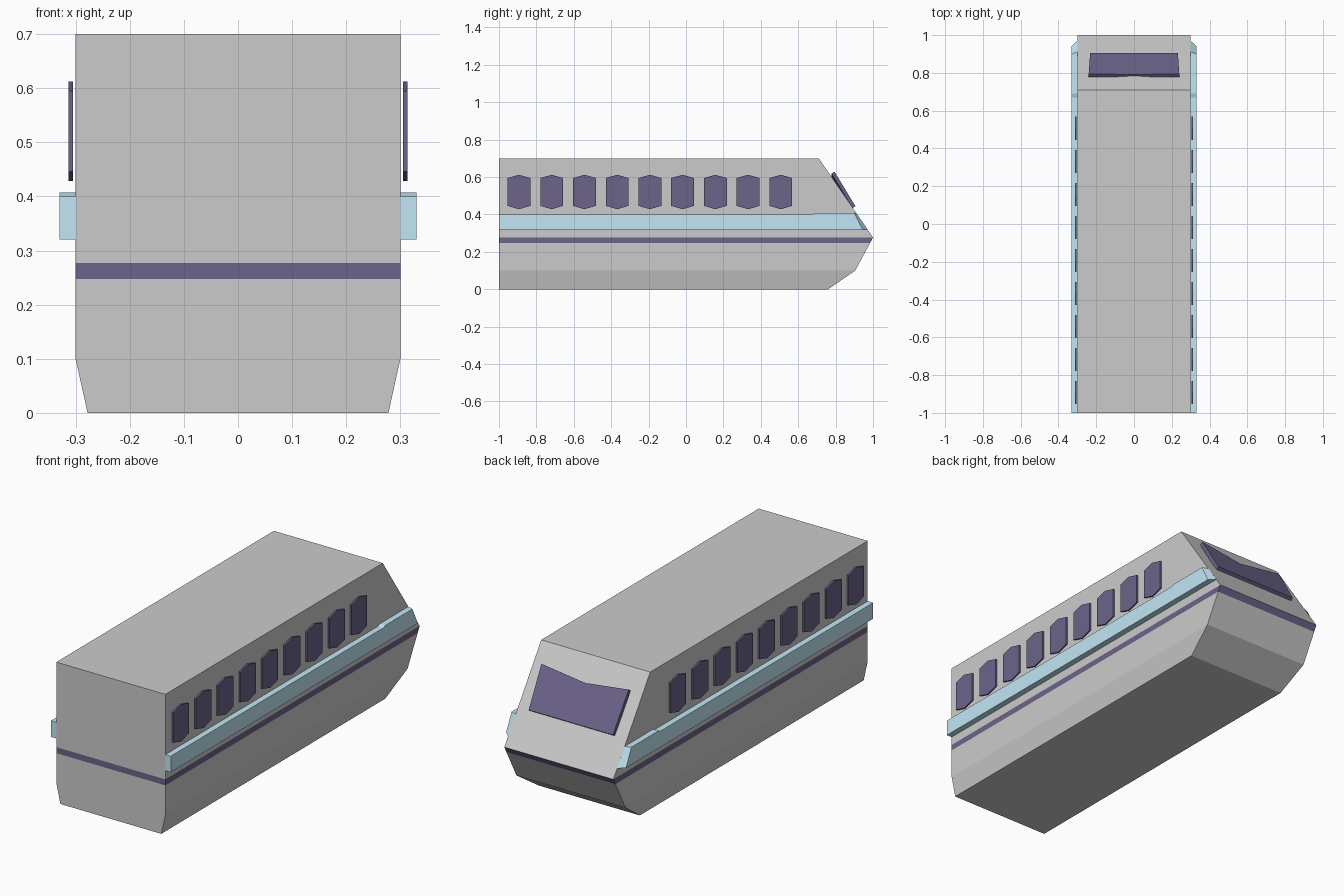
import bpy

if "Cube" in bpy.data.objects:
    bpy.data.objects.remove(bpy.data.objects["Cube"])


def material(name, rgb):
    m = bpy.data.materials.new(name)
    m.diffuse_color = (*rgb, 1)
    m.use_nodes = True
    m.node_tree.nodes["Principled BSDF"].inputs["Base Color"].default_value = m.diffuse_color
    return m


LIGHT = material("light_grey", (0.8, 0.8, 0.8))
LOWER = material("lower_grey", (0.65, 0.65, 0.65))
DARK = material("dark_navy", (0.15, 0.125, 0.255))
BLUE = material("sky_blue", (0.54, 0.80, 0.91))


def make_object(name, verts, faces, mats, face_mats=None):
    me = bpy.data.meshes.new(name)
    me.from_pydata(verts, [], faces)
    for m in mats:
        me.materials.append(m)
    if face_mats:
        for p, i in zip(me.polygons, face_mats):
            p.material_index = i
    ob = bpy.data.objects.new(name, me)
    bpy.context.collection.objects.link(ob)
    # consistent outward normals
    import bmesh
    bm = bmesh.new()
    bm.from_mesh(me)
    bmesh.ops.recalc_face_normals(bm, faces=bm.faces)
    bm.to_mesh(me)
    bm.free()
    return ob


def loft(name, rings, mats, ring_mats=None):
    """Skin closed loops of equal length and cap both ends."""
    n = len(rings[0])
    verts = [v for r in rings for v in r]
    last = (len(rings) - 1) * n
    faces, fm = [tuple(range(n))], [ring_mats[0] if ring_mats else 0]
    for k in range(len(rings) - 1):
        for i in range(n):
            j = (i + 1) % n
            faces.append((k * n + i, k * n + j, (k + 1) * n + j, (k + 1) * n + i))
            fm.append(ring_mats[k] if ring_mats else 0)
    faces.append(tuple(range(last, last + n)))
    fm.append(ring_mats[-1] if ring_mats else 0)
    return make_object(name, verts, faces, mats, fm)


# car body: horizontal sections (height, half width, nose position)
levels = [(0, 0.278, 0.76), (0.1, 0.3, 0.905), (0.247, 0.3, 0.984),
          (0.277, 0.3, 1.0), (0.7, 0.3, 0.71)]
rings = [[(-w, -1, z), (w, -1, z), (w, y, z), (-w, y, z)] for z, w, y in levels]
loft("car_body", rings, [LIGHT, LOWER, DARK], [1, 1, 2, 0])

# raised side bands, tapered into the nose
inner = [(-1, 0.32), (-1, 0.40), (0.67, 0.40), (0.69, 0.407), (0.911, 0.407), (0.97, 0.32)]
outer = inner[:4] + [(0.90, 0.407), (0.943, 0.32)]
# side window outline, centred on y
pane = [(-0.061, 0.446), (0, 0.428), (0.061, 0.446),
        (0.061, 0.595), (0, 0.612), (-0.061, 0.595)]
for side, s in (("right", 1), ("left", -1)):
    loft(f"{side}_band", [[(s * 0.3, y, z) for y, z in inner],
                          [(s * 0.33, y, z) for y, z in outer]], [BLUE])
    for i in range(9):
        c = -0.893 + 0.175 * i
        loft(f"{side}_window_{i + 1}",
             [[(s * x, c + y, z) for y, z in pane] for x in (0.305, 0.313)], [DARK])

# windscreen lying on the slope, top edge dipping in the middle
screen = [(-0.232, 0.890, 0.433), (0, 0.890, 0.433), (0.232, 0.890, 0.433),
          (0.24, 0.778, 0.618), (0, 0.776, 0.586), (-0.24, 0.778, 0.618)]
front = [(x, y + 0.016, z + 0.011) for x, y, z in screen]
loft("windscreen", [screen, front], [DARK])
